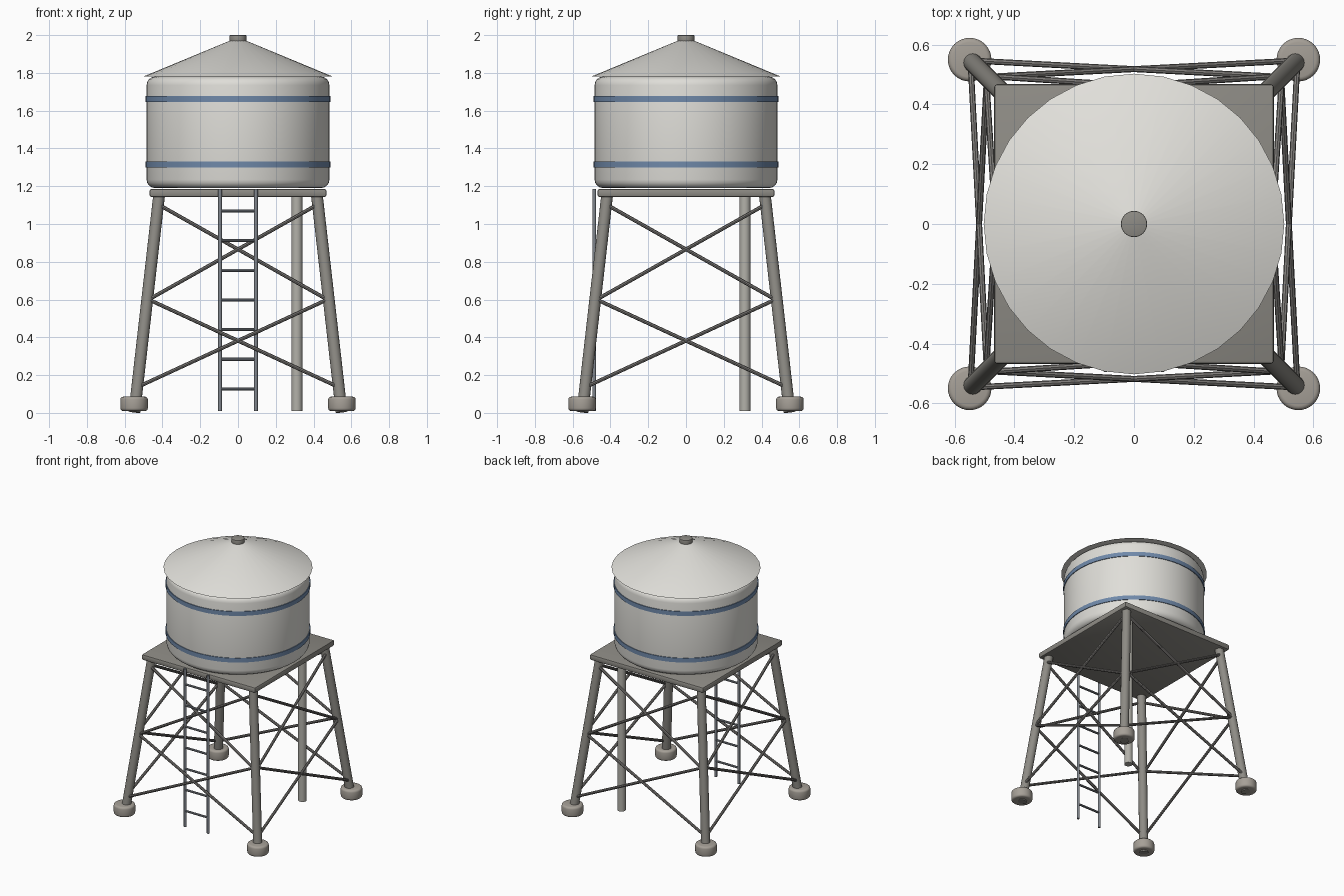
import bpy, math
from mathutils import Vector

if "Cube" in bpy.data.objects:
    bpy.data.objects.remove(bpy.data.objects["Cube"])


def mat(name, rgb):
    m = bpy.data.materials.new(name)
    m.diffuse_color = (*rgb, 1)
    m.use_nodes = True
    m.node_tree.nodes["Principled BSDF"].inputs["Base Color"].default_value = m.diffuse_color
    return m


STEEL = mat("steel", (0.27, 0.26, 0.235))
BRACE = mat("brace_steel", (0.21, 0.20, 0.19))
CONCRETE = mat("concrete", (0.38, 0.35, 0.31))
TANK = mat("tank_paint", (0.74, 0.73, 0.69))
ROOF = mat("roof_paint", (0.76, 0.75, 0.71))
BLUE = mat("blue_band", (0.16, 0.25, 0.40))
LADDER = mat("ladder_metal", (0.22, 0.24, 0.27))
PIPE = mat("pipe_metal", (0.45, 0.44, 0.40))


def finish(name, m, bevel=0, segments=3):
    o = bpy.context.object
    o.name = name
    o.data.materials.append(m)
    if bevel:
        b = o.modifiers.new("bevel", "BEVEL")
        b.width, b.segments, b.limit_method = bevel, segments, "ANGLE"
        b.angle_limit = math.radians(40)
        bpy.ops.object.modifier_apply(modifier="bevel")
    bpy.ops.object.shade_smooth_by_angle(angle=math.radians(35))
    return o


def rod(name, a, b, r, m, sides=12, bevel=0, segments=3):
    a, b = Vector(a), Vector(b)
    d = b - a
    bpy.ops.mesh.primitive_cylinder_add(
        vertices=sides, radius=r, depth=d.length, location=(a + b) / 2,
        rotation=d.to_track_quat("Z", "Y").to_euler())
    return finish(name, m, bevel, segments)


def leg_offset(z):
    return 0.549 - 0.114 * z


# Splayed legs on round footings
LEG_BOTTOM, LEG_TOP = 0.005, 1.16
for sx in (-1, 1):
    for sy in (-1, 1):
        tag = ("front" if sy < 0 else "back") + ("_left" if sx < 0 else "_right")
        b, t = leg_offset(LEG_BOTTOM), leg_offset(LEG_TOP)
        rod(tag + "_leg", (sx * b, sy * b, LEG_BOTTOM), (sx * t, sy * t, LEG_TOP), 0.031, STEEL, 16)
        rod(tag + "_footing", (sx * 0.55, sy * 0.55, 0.01), (sx * 0.55, sy * 0.55, 0.086),
            0.073, CONCRETE, 32, 0.015)

# Two tiers of cross braces on each of the four sides
for side in range(4):
    ang = side * math.pi / 2
    c, s = math.cos(ang), math.sin(ang)
    for z0, z1 in ((0.14, 0.60), (0.60, 1.10)):
        for sx in (-1, 1):
            ends = []
            for x_sign, z in ((sx, z0), (-sx, z1)):
                x = x_sign * (leg_offset(z) - 0.008)
                y = -(leg_offset(z) + 0.013)
                ends.append((x * c - y * s, x * s + y * c, z))
            rod("cross_brace", *ends, 0.010, BRACE, 8)

# Square platform
bpy.ops.mesh.primitive_cube_add(size=1, location=(0, 0, 1.164))
bpy.context.object.scale = (0.936, 0.936, 0.042)
bpy.ops.object.transform_apply(scale=True)
finish("platform", STEEL, 0.01, 2)

# Tank with rounded rims and two bands
rod("tank", (0, 0, 1.19), (0, 0, 1.78), 0.484, TANK, 64, 0.045, 4)
for z in (1.314, 1.661):
    rod("tank_band", (0, 0, z - 0.016), (0, 0, z + 0.016), 0.489, BLUE, 64)

# Conical roof and vent cap
bpy.ops.mesh.primitive_cone_add(vertices=32, radius1=0.503, radius2=0.02, depth=0.2,
                                location=(0, 0, 1.88))
finish("roof", ROOF)
rod("vent_cap", (0, 0, 1.955), (0, 0, 2.0), 0.044, STEEL, 24, 0.004, 2)

# Ladder on the front
for sx in (-1, 1):
    rod("ladder_rail", (sx * 0.095, -0.486, 0.01), (sx * 0.095, -0.486, 1.185), 0.010, LADDER)
for i in range(7):
    z = 0.127 + i * 0.157
    rod("ladder_rung", (-0.095, -0.486, z), (0.095, -0.486, z), 0.008, LADDER, 8)

# Supply pipe under the back right corner
rod("supply_pipe", (0.312, 0.312, 0.01), (0.312, 0.312, 1.16), 0.029, PIPE, 16)
